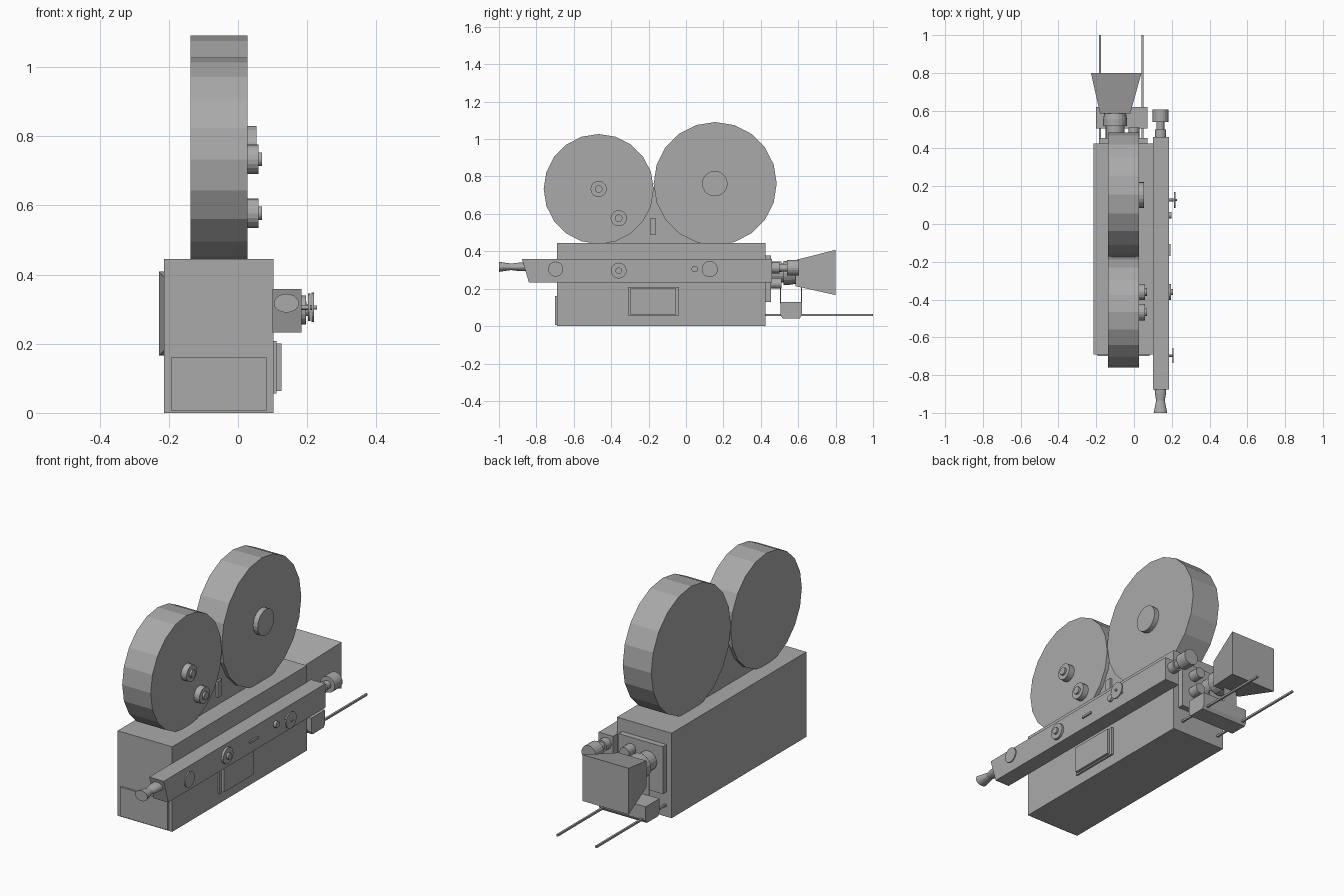
import bpy, bmesh, math

if "Cube" in bpy.data.objects:
    bpy.data.objects.remove(bpy.data.objects["Cube"])

# Dark grey paint shared by all parts
paint = bpy.data.materials.new("dark_grey_paint")
paint.diffuse_color = (0.40, 0.40, 0.40, 1)
paint.use_nodes = True
paint.node_tree.nodes["Principled BSDF"].inputs["Base Color"].default_value = paint.diffuse_color


def finish(bm, name):
    bmesh.ops.recalc_face_normals(bm, faces=bm.faces)
    me = bpy.data.meshes.new(name)
    bm.to_mesh(me)
    bm.free()
    me.materials.append(paint)
    ob = bpy.data.objects.new(name, me)
    bpy.context.collection.objects.link(ob)
    return ob


def loft(name, rings):
    """Skin a list of equal-length vertex rings and cap both ends."""
    bm = bmesh.new()
    vs = [[bm.verts.new(p) for p in r] for r in rings]
    n = len(vs[0])
    for a, b in zip(vs, vs[1:]):
        for i in range(n):
            j = (i + 1) % n
            bm.faces.new((a[i], a[j], b[j], b[i]))
    bm.faces.new(vs[0][::-1])
    bm.faces.new(vs[-1])
    return finish(bm, name)


def rect(x0, x1, z0, z1, y):
    return [(x0, y, z0), (x1, y, z0), (x1, y, z1), (x0, y, z1)]


def box(name, x0, x1, y0, y1, z0, z1):
    return loft(name, [rect(x0, x1, z0, z1, y0), rect(x0, x1, z0, z1, y1)])


def prism(name, x0, x1, profile):
    """Extrude a (y, z) profile along x."""
    return loft(name, [[(x, y, z) for y, z in profile] for x in (x0, x1)])


def turned(name, axis, c, steps, n=20, squash=1.0):
    """Round part along axis; steps are (position, radius), c is its centre."""
    rings = []
    for pos, r in steps:
        ring = []
        for i in range(n):
            t = 2 * math.pi * i / n
            u, v = r * math.cos(t), r * math.sin(t) * squash
            ring.append((pos, c[0] + u, c[1] + v) if axis == 'x'
                        else (c[0] + u, pos, c[1] + v))
        rings.append(ring)
    return loft(name, rings)


# Main body with rear and front plates
box("camera_body", -0.214, 0.102, -0.69, 0.425, 0, 0.445)
box("rear_plate", -0.194, 0.083, -0.70, -0.69, 0.007, 0.16)
box("front_plate", -0.184, 0.071, 0.425, 0.455, 0.13, 0.378)

# Side door
box("door_frame", 0.10, 0.112, -0.311, -0.037, 0.056, 0.208)
box("door_panel", 0.11, 0.126, -0.296, -0.053, 0.063, 0.20)

# Film magazines and the recessed throat between them
for name, y, z, r in (("rear_magazine", -0.467, 0.733, 0.294),
                      ("front_magazine", 0.156, 0.762, 0.329)):
    turned(name, 'x', (y, z), [(-0.138, r), (0.027, r)])
prism("magazine_throat", -0.12, 0.008,
      [(-0.45, 0.44), (0.13, 0.44), (-0.172, 0.74), (-0.178, 0.74)])
box("magazine_latch", 0.0, 0.02, -0.193, -0.16, 0.49, 0.575)
turned("front_magazine_hub", 'x', (0.154, 0.762), [(0.02, 0.068), (0.054, 0.068)])
for name, y, z in (("rear_magazine_hub", -0.467, 0.733),
                   ("lower_magazine_knob", -0.36, 0.577)):
    turned(name, 'x', (y, z), [(0.02, 0.043), (0.059, 0.043),
                               (0.059, 0.02), (0.069, 0.02)])

# Side viewfinder with eyepiece and front lens
prism("viewfinder", 0.10, 0.184,
      [(-0.84, 0.233), (0.46, 0.233), (0.46, 0.358), (-0.877, 0.358)])
turned("eyepiece", 'y', (0.14, 0.317),
       [(-0.85, 0.032), (-0.90, 0.029), (-0.935, 0.023), (-1.0, 0.036)], 20, 0.75)
turned("viewfinder_lens", 'y', (0.14, 0.312),
       [(0.45, 0.030), (0.50, 0.030), (0.50, 0.021), (0.54, 0.021),
        (0.54, 0.042), (0.605, 0.042)])

# Viewfinder controls
turned("rear_focus_knob", 'x', (-0.697, 0.305),
       [(0.18, 0.007), (0.203, 0.007), (0.203, 0.04), (0.21, 0.04)])
turned("middle_knob", 'x', (-0.36, 0.297),
       [(0.18, 0.042), (0.196, 0.042), (0.196, 0.017), (0.207, 0.017)])
turned("small_button", 'x', (0.047, 0.305), [(0.18, 0.017), (0.198, 0.017)])
turned("front_focus_knob", 'x', (0.127, 0.305),
       [(0.18, 0.007), (0.213, 0.007), (0.213, 0.043), (0.22, 0.043),
        (0.22, 0.006), (0.228, 0.006)])
box("viewfinder_lever", 0.18, 0.192, -0.17, -0.105, 0.288, 0.299)

# Taking lens and spare turret lenses
turned("main_lens", 'y', (-0.10, 0.284),
       [(0.45, 0.05), (0.52, 0.05), (0.52, 0.063), (0.555, 0.063), (0.60, 0.055)])
for i, z in enumerate((0.318, 0.228)):
    turned(f"turret_lens_{i + 1}", 'y', (0.0, z), [(0.45, 0.028), (0.51, 0.028)])

# Matte box
loft("matte_box", [rect(-0.18, -0.02, 0.214, 0.353, 0.585),
                   rect(-0.228, 0.040, 0.166, 0.408, 0.80)])

# Rods, bracket and thin supports
for side, x in (("left", -0.179), ("right", 0.046)):
    box(f"{side}_rod", x - 0.005, x + 0.005, 0.42, 1.0, 0.055, 0.065)
prism("rod_bracket", -0.20, 0.071,
      [(0.505, 0.06), (0.515, 0.042), (0.609, 0.042), (0.619, 0.06),
       (0.619, 0.13), (0.505, 0.13)])
for i, y in enumerate((0.503, 0.614)):
    box(f"lens_support_{i + 1}", -0.14, -0.06, y, y + 0.005, 0.12, 0.24)
